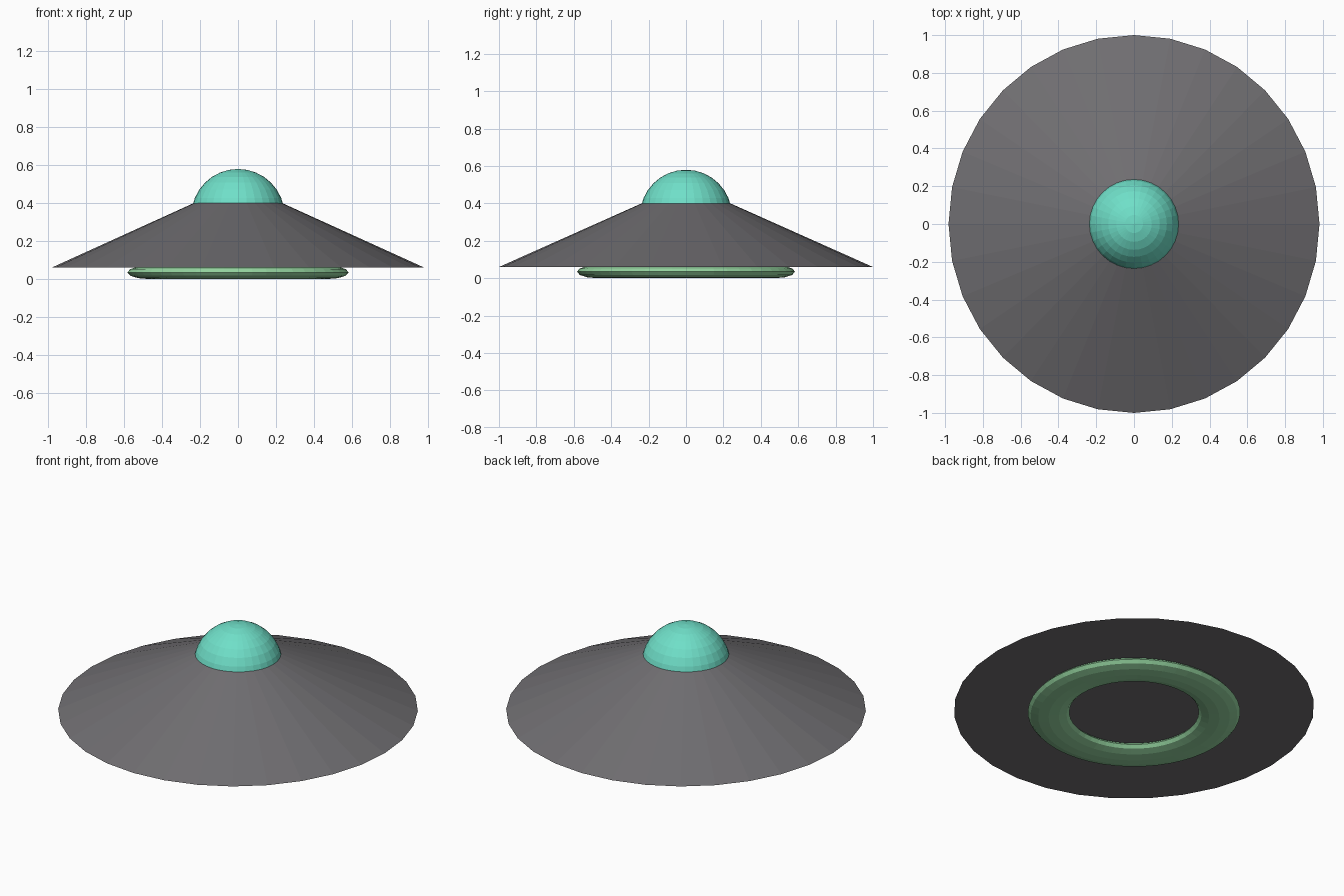
import bpy

if "Cube" in bpy.data.objects:
    bpy.data.objects.remove(bpy.data.objects["Cube"])


def finish(name, color, scale=(1, 1, 1)):
    """Name, scale and colour the newly added primitive."""
    ob = bpy.context.object
    ob.name = name
    ob.scale = scale
    bpy.ops.object.transform_apply(location=False, rotation=False, scale=True)
    mat = bpy.data.materials.new(name + "_colour")
    mat.diffuse_color = (*color, 1)
    mat.use_nodes = True
    mat.node_tree.nodes["Principled BSDF"].inputs["Base Color"].default_value = mat.diffuse_color
    ob.data.materials.append(mat)
    return ob


# Wide conical hull, slightly narrower in x
HULL_BOTTOM, HULL_TOP = 0.06, 0.40
bpy.ops.mesh.primitive_cone_add(
    vertices=32, radius1=1.0, radius2=0.238, depth=HULL_TOP - HULL_BOTTOM,
    location=(0, 0, (HULL_BOTTOM + HULL_TOP) / 2))
finish("saucer_hull", (0.16, 0.155, 0.165), (0.982, 1, 1))

# Domed cockpit sunk into the hull
bpy.ops.mesh.primitive_uv_sphere_add(
    segments=32, ring_count=16, radius=0.246, location=(0, 0, 0.334))
finish("cockpit_dome", (0.16, 0.74, 0.58))

# Flattened landing ring under the hull
bpy.ops.mesh.primitive_torus_add(
    major_segments=48, minor_segments=12, major_radius=0.469,
    minor_radius=0.114, location=(0, 0, 0.035))
finish("landing_ring", (0.30, 0.66, 0.35), (1, 1, 0.035 / 0.114))
